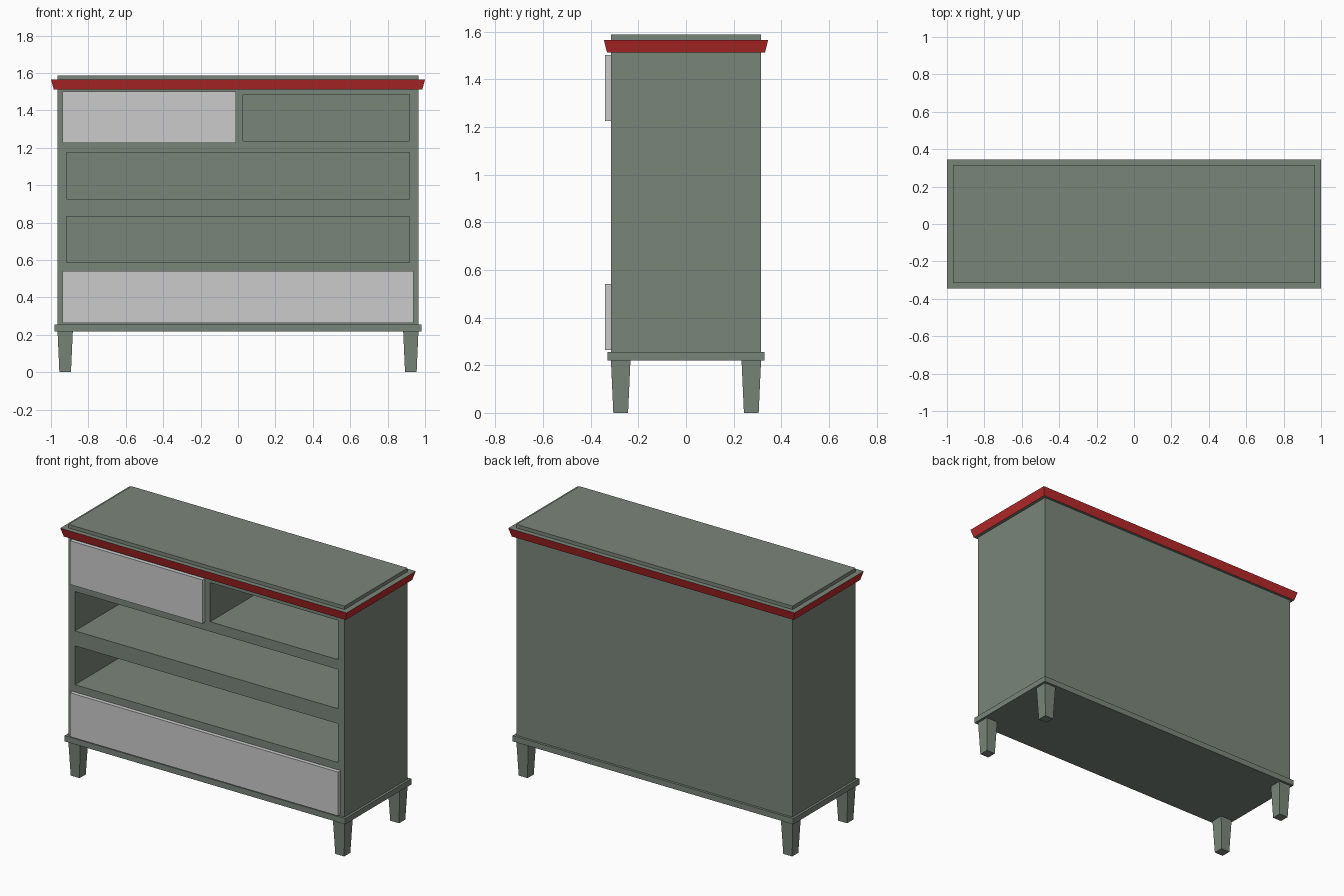
import bpy, bmesh

if "Cube" in bpy.data.objects:
    bpy.data.objects.remove(bpy.data.objects["Cube"])


def material(name, rgb):
    m = bpy.data.materials.new(name)
    m.diffuse_color = (*rgb, 1)
    m.use_nodes = True
    m.node_tree.nodes["Principled BSDF"].inputs["Base Color"].default_value = m.diffuse_color
    return m


GREEN = material("grey_green_paint", (0.195, 0.235, 0.195))
RED = material("red_trim", (0.48, 0.022, 0.022))


def tapered_box(name, bottom, top, mats=(GREEN,)):
    """Six-sided solid between two rectangles (cx, cy, half_x, half_y, z)."""
    bm = bmesh.new()
    rings = []
    for cx, cy, hx, hy, z in (bottom, top):
        rings.append([bm.verts.new((cx + sx * hx, cy + sy * hy, z))
                      for sx, sy in ((-1, -1), (1, -1), (1, 1), (-1, 1))])
    lo, hi = rings
    bm.faces.new(lo[::-1])
    bm.faces.new(hi)
    for i in range(4):
        j = (i + 1) % 4
        f = bm.faces.new((lo[i], lo[j], hi[j], hi[i]))
        f.material_index = len(mats) - 1 if mats else 0
    me = bpy.data.meshes.new(name)
    bm.to_mesh(me)
    bm.free()
    for m in mats:
        me.materials.append(m)
    ob = bpy.data.objects.new(name, me)
    bpy.context.collection.objects.link(ob)
    return ob


def box(name, x0, x1, y0, y1, z0, z1, mats=(GREEN,)):
    rect = ((x0 + x1) / 2, (y0 + y1) / 2, (x1 - x0) / 2, (y1 - y0) / 2)
    return tapered_box(name, (*rect, z0), (*rect, z1), mats)


# Carcass with drawer openings cut into the front
body = box("carcass", -0.965, 0.965, -0.315, 0.315, 0.25, 1.515)
openings = [
    (-0.918, -0.026, 1.237, 1.484),
    (0.026, 0.918, 1.237, 1.484),
    (-0.918, 0.918, 0.927, 1.175),
    (-0.918, 0.918, 0.587, 0.832),
    (-0.918, 0.918, 0.28, 0.525),
]
for x0, x1, z0, z1 in openings:
    cutter = box("opening_cutter", x0, x1, -0.4, 0.29, z0, z1)
    cutter.hide_render = True
    mod = body.modifiers.new("opening", 'BOOLEAN')
    mod.operation = 'DIFFERENCE'
    mod.solver = 'EXACT'
    mod.object = cutter
    bpy.context.view_layer.objects.active = body
    bpy.ops.object.modifier_apply(modifier=mod.name)
    bpy.data.objects.remove(cutter)

# Two remaining drawer fronts, unpainted
box("upper_drawer_front", -0.937, -0.01, -0.34, -0.315, 1.225, 1.501, ())
box("lower_drawer_front", -0.937, 0.937, -0.34, -0.315, 0.264, 0.541, ())

# Base plate, flared red-edged cornice and top slab
box("base_plate", -0.98, 0.98, -0.33, 0.33, 0.219, 0.255)
tapered_box("cornice", (0, 0, 0.985, 0.331, 1.511), (0, 0, 1.0, 0.345, 1.565), (GREEN, RED))
box("top_slab", -0.965, 0.965, -0.315, 0.315, 1.56, 1.587)

# Four tapered legs
for sx, side in ((-1, "left"), (1, "right")):
    for sy, end in ((-1, "front"), (1, "back")):
        c = (sx * 0.924, sy * 0.274)
        tapered_box(f"{end}_{side}_leg", (*c, 0.031, 0.031, 0), (*c, 0.041, 0.041, 0.222))
